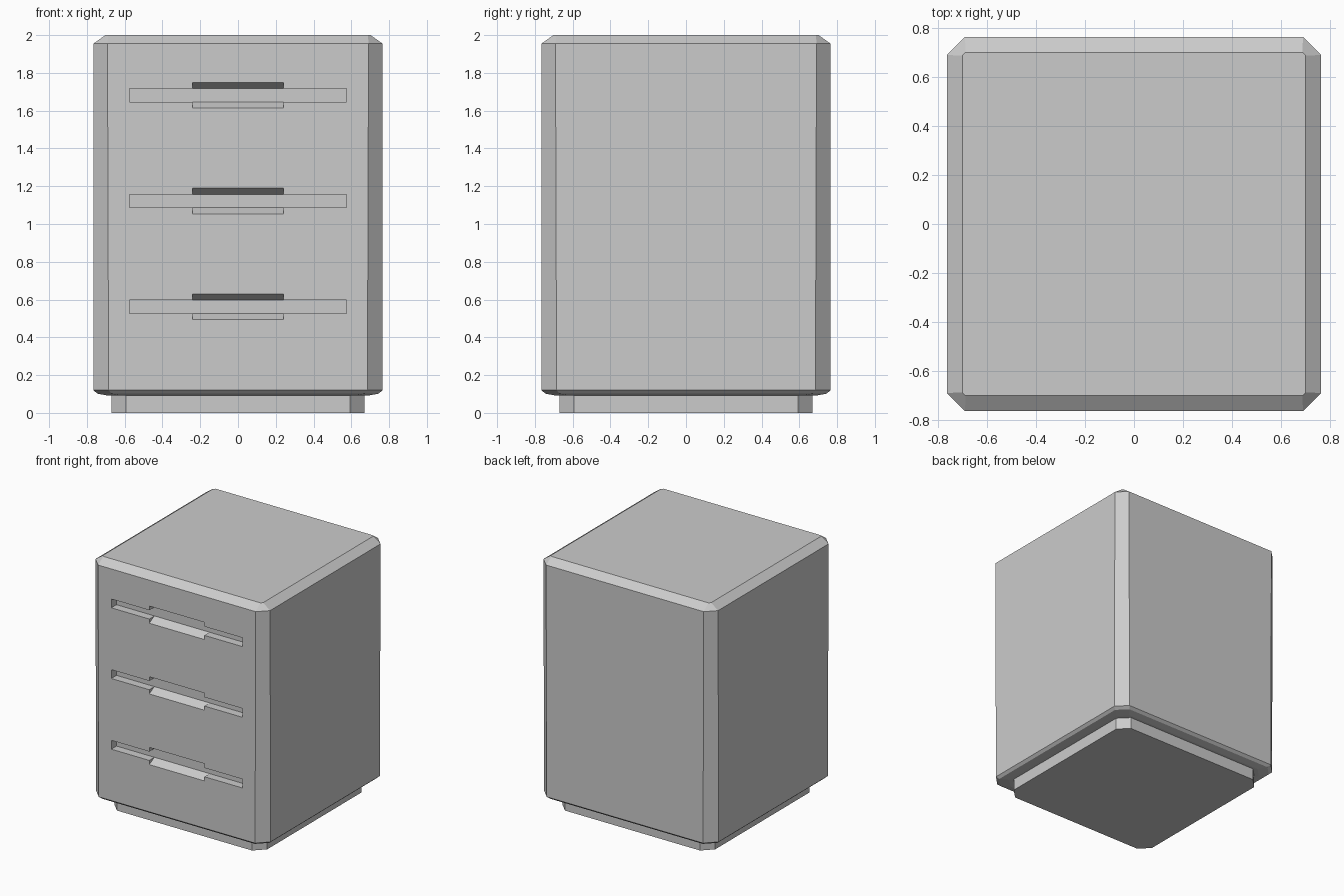
import bpy, bmesh

if "Cube" in bpy.data.objects:
    bpy.data.objects.remove(bpy.data.objects["Cube"])

FRONT = -0.765            # y of the cabinet front
PULLS = (1.682, 1.122, 0.562)   # height of each drawer slot


def new_object(name, bm):
    bmesh.ops.recalc_face_normals(bm, faces=bm.faces)
    mesh = bpy.data.meshes.new(name)
    bm.to_mesh(mesh)
    bm.free()
    obj = bpy.data.objects.new(name, mesh)
    bpy.context.collection.objects.link(obj)
    return obj


def loft(bm, rings):
    """Join rings of points into a closed solid."""
    loops = [[bm.verts.new(p) for p in ring] for ring in rings]
    n = len(loops[0])
    for a, b in zip(loops, loops[1:]):
        for i in range(n):
            j = (i + 1) % n
            bm.faces.new((a[i], a[j], b[j], b[i]))
    bm.faces.new(loops[0])
    bm.faces.new(loops[-1])


def octagon(half, cut, z):
    """Square with cut corners, at height z."""
    k = half - cut
    quarter = [(half, -k), (half, k)]
    ring = []
    for _ in range(4):
        ring += [(x, y, z) for x, y in quarter]
        quarter = [(-y, x) for x, y in quarter]
    return ring


def pull_cutter(name, half_width, half_front, half_back, depth):
    """One prism per drawer, running from in front of the face to the depth."""
    bm = bmesh.new()
    out = 0.1
    half_out = half_front + (half_front - half_back) * out / depth
    for z in PULLS:
        loft(bm, [[(x, FRONT - out, z - half_out), (x, FRONT - out, z + half_out),
                   (x, FRONT + depth, z + half_back), (x, FRONT + depth, z - half_back)]
                  for x in (-half_width, half_width)])
    obj = new_object(name, bm)
    obj.hide_render = True
    return obj


# Plinth
bm = bmesh.new()
loft(bm, [octagon(0.67, 0.078, 0), octagon(0.67, 0.078, 0.095)])
new_object("plinth", bm)

# Cabinet body with chamfered edges
bm = bmesh.new()
loft(bm, [octagon(0.69, 0.07, 0.092), octagon(0.745, 0.075, 0.102),
          octagon(0.765, 0.08, 0.12), octagon(0.765, 0.074, 1.955),
          octagon(0.702, 0.014, 2.0)])
cabinet = new_object("cabinet_body", bm)

# Drawer slots, then sloped finger grips in the middle of each
cutters = [pull_cutter("slot_cutter", 0.575, 0.035, 0.035, 0.065),
           pull_cutter("grip_cutter", 0.242, 0.068, 0.034, 0.0645)]
bpy.context.view_layer.objects.active = cabinet
for cutter in cutters:
    mod = cabinet.modifiers.new(cutter.name, 'BOOLEAN')
    mod.operation = 'DIFFERENCE'
    mod.solver = 'EXACT'
    mod.object = cutter
    bpy.ops.object.modifier_apply(modifier=mod.name)
    bpy.data.objects.remove(cutter)
